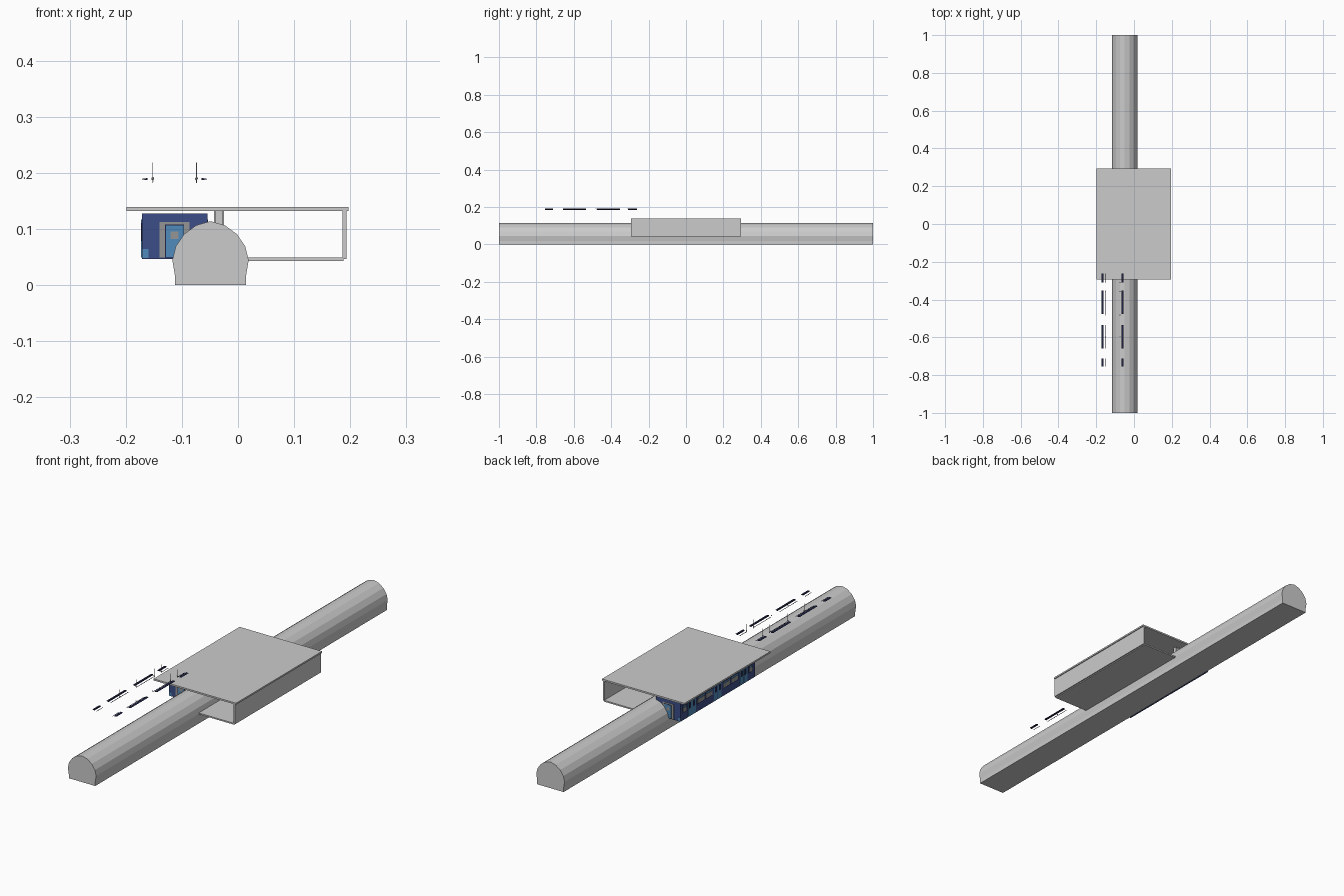
import bpy, bmesh, math
from mathutils import Matrix

if "Cube" in bpy.data.objects:
    bpy.data.objects.remove(bpy.data.objects["Cube"])


def material(name, rgb):
    m = bpy.data.materials.new(name)
    m.diffuse_color = (*rgb, 1)
    m.use_nodes = True
    m.node_tree.nodes["Principled BSDF"].inputs["Base Color"].default_value = m.diffuse_color
    return m


NAVY = material("navy paint", (0.045, 0.075, 0.25))
BLUE = material("light blue paint", (0.08, 0.26, 0.50))
DARK = material("dark frame", (0.015, 0.018, 0.06))
GREY = material("steel", (0.3, 0.3, 0.3))


def finish(name, bm, mat=None):
    bmesh.ops.recalc_face_normals(bm, faces=bm.faces)
    me = bpy.data.meshes.new(name)
    bm.to_mesh(me)
    bm.free()
    ob = bpy.data.objects.new(name, me)
    bpy.context.collection.objects.link(ob)
    if mat:
        me.materials.append(mat)
    return ob


def box(name, x, y, z, mat=None):
    """Box from (min, max) ranges."""
    bm = bmesh.new()
    c = [(a + b) / 2 for a, b in (x, y, z)]
    s = [abs(b - a) for a, b in (x, y, z)]
    bmesh.ops.create_cube(bm, size=1, matrix=Matrix.Translation(c) @ Matrix.Diagonal((*s, 1)))
    return finish(name, bm, mat)


def extrude_y(name, profile, y0, y1, mat=None):
    """Prism of an x-z outline along y."""
    bm = bmesh.new()
    f = bm.faces.new([bm.verts.new((x, y0, z)) for x, z in profile])
    r = bmesh.ops.extrude_face_region(bm, geom=[f])
    bmesh.ops.translate(bm, vec=(0, y1 - y0, 0),
                        verts=[v for v in r["geom"] if isinstance(v, bmesh.types.BMVert)])
    return finish(name, bm, mat)


# Arched tunnel
half = [(0.0635, 0), (0.0635, 0.018), (0.068, 0.045), (0.062, 0.069), (0.047, 0.091), (0.025, 0.107)]
cx = -0.049
arch = [(cx + x, z) for x, z in half] + [(cx, 0.114)] + [(cx - x, z) for x, z in reversed(half)]
extrude_y("tunnel", arch, -1, 1)

# Station shell
SY = (-0.295, 0.295)
box("station_roof", (-0.199, 0.197), SY, (0.132, 0.139))
box("station_wall", (0.186, 0.193), SY, (0.047, 0.132))
box("platform_floor", (-0.045, 0.188), SY, (0.043, 0.049))

# I-section platform pillars
for i in range(5):
    y = -0.24 + i * 0.12
    box("pillar_web", (-0.040, -0.028), (y - 0.003, y + 0.003), (0.049, 0.132))
    for x in (-0.043, -0.028):
        box("pillar_flange", (x, x + 0.003), (y - 0.009, y + 0.009), (0.049, 0.132))

# Train body
TX, TY, HW, HL = -0.113, 0.028, 0.0585, 0.255
box("train_body", (TX - HW, TX + HW), (TY - HL, TY + HL), (0.047, 0.128), NAVY)


def side_panel(name, s, y0, y1, z0, z1, depth, mat):
    x = TX + s * HW
    box(name, (x, x + s * depth), (TY + y0, TY + y1), (z0, z1), mat)


DOORS = (-0.177, 0, 0.177)
BAYS = ((-0.243, -0.211), (-0.143, -0.034), (0.034, 0.143), (0.211, 0.243))
for s in (-1, 1):
    # Double doors with glass
    for d in DOORS:
        for k in (-1, 1):
            a, b = sorted((d + k * 0.001, d + k * 0.026))
            side_panel("side_door", s, a, b, 0.049, 0.117, 0.0012, BLUE)
            side_panel("door_window", s, a + 0.006, b - 0.006, 0.083, 0.107, 0.0018, DARK)
    # Framed side windows
    for a, b in BAYS:
        n = 2 if b - a > 0.05 else 1
        w = (b - a) / n
        for i in range(n):
            p, q = a + i * w + 0.002, a + (i + 1) * w - 0.002
            side_panel("window_frame", s, p, q, 0.079, 0.111, 0.001, DARK)
            side_panel("window_glass", s, p + 0.003, q - 0.003, 0.082, 0.100, 0.0016, GREY)
            side_panel("window_vent", s, p + 0.003, q - 0.003, 0.102, 0.108, 0.0016, BLUE)

# Train end doors, frames and corner accents
for e in (-1, 1):
    y = TY + e * HL
    box("end_frame", (TX - 0.027, TX + 0.027), (y, y + e * 0.001), (0.049, 0.113), GREY)
    box("end_door_surround", (TX - 0.017, TX + 0.017), (y, y + e * 0.0015), (0.049, 0.108), DARK)
    box("end_door", (TX - 0.0155, TX + 0.0155), (y, y + e * 0.002), (0.050, 0.106), BLUE)
    box("end_window", (TX - 0.007, TX + 0.007), (y, y + e * 0.0025), (0.082, 0.096), GREY)
    for s in (-1, 1):
        x = TX + s * HW
        box("corner_accent", (x, x - s * 0.012), (y, y + e * 0.001), (0.048, 0.064), BLUE)


# Detached interior fittings: benches, rails and poles
def pole(name, x, y, z0, z1, r=0.0007):
    bm = bmesh.new()
    bmesh.ops.create_cone(bm, cap_ends=True, segments=6, radius1=r, radius2=r, depth=z1 - z0,
                          matrix=Matrix.Translation((x, y, (z0 + z1) / 2)))
    finish(name, bm)


IY = -0.508
SEATS = ((-0.246, -0.203), (-0.150, -0.027), (0.032, 0.155), (0.198, 0.246))
for s in (-1, 1):
    for a, b in SEATS:
        a, b = IY + a, IY + b
        xo, xi = TX + s * 0.058, TX + s * 0.048
        extrude_y("bench", [(xo, 0.1885), (xi, 0.187), (xi, 0.191), (xo, 0.1895)], a, b, DARK)
        box("hand_rail", (TX + s * 0.038, TX + s * 0.0395), (a, b), (0.185, 0.1862), DARK)
    for y in (-0.594, -0.481, -0.358, -0.310):
        pole("pole", TX + s * 0.039, y, 0.182, 0.219)
        bm = bmesh.new()
        bmesh.ops.create_icosphere(bm, subdivisions=1, radius=0.003,
                                   matrix=Matrix.Translation((TX + s * 0.039, y, 0.190)))
        finish("pole_joint", bm)
